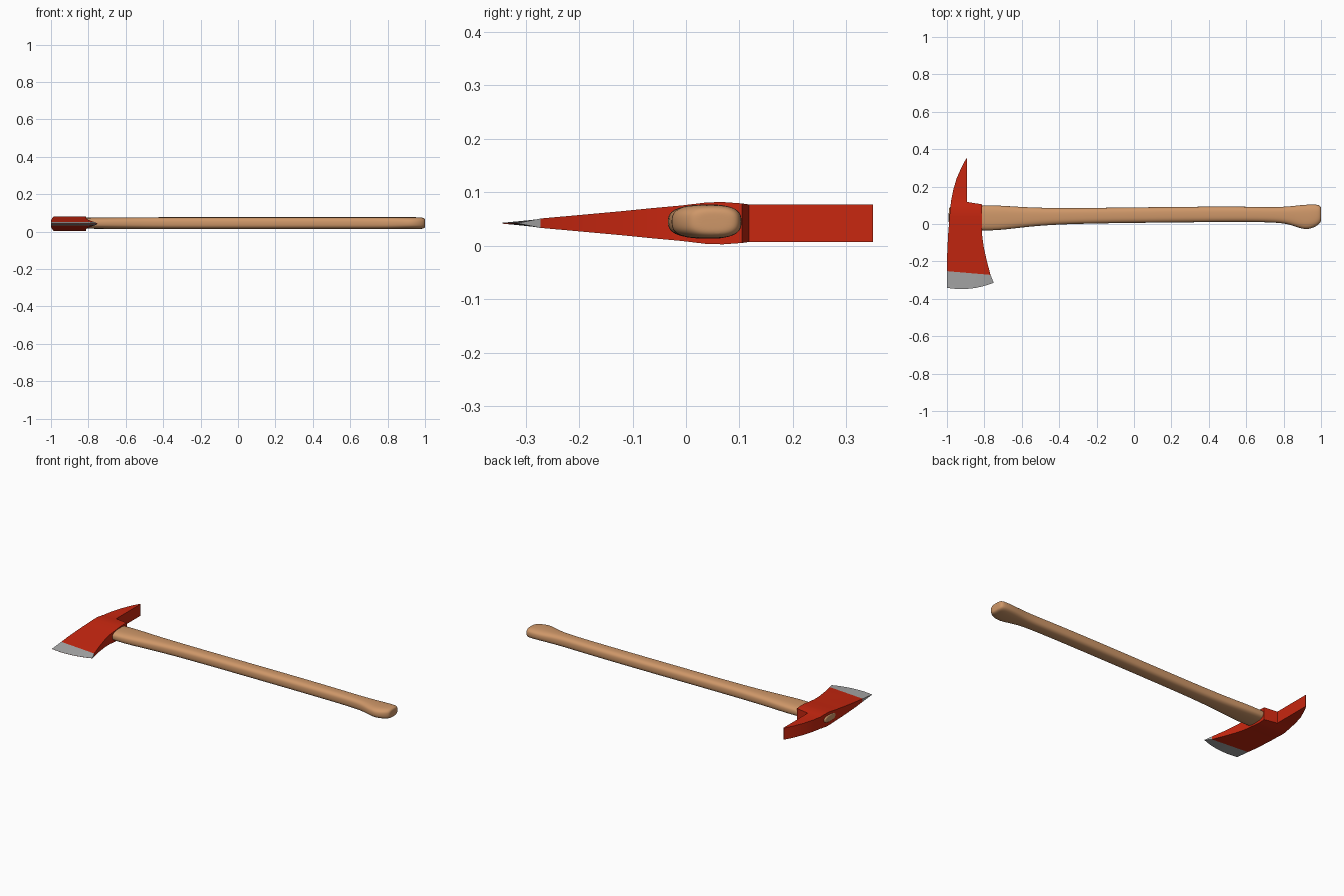
import bpy, bmesh, math
from math import radians

if "Cube" in bpy.data.objects:
    bpy.data.objects.remove(bpy.data.objects["Cube"])


def material(name, rgb):
    m = bpy.data.materials.new(name)
    m.diffuse_color = (*rgb, 1)
    m.use_nodes = True
    m.node_tree.nodes["Principled BSDF"].inputs["Base Color"].default_value = m.diffuse_color
    return m


def make_object(name, bm, mats):
    bmesh.ops.recalc_face_normals(bm, faces=bm.faces[:])
    mesh = bpy.data.meshes.new(name)
    bm.to_mesh(mesh)
    bm.free()
    ob = bpy.data.objects.new(name, mesh)
    bpy.context.collection.objects.link(ob)
    for m in mats:
        mesh.materials.append(m)
    bpy.ops.object.select_all(action='DESELECT')
    ob.select_set(True)
    bpy.context.view_layer.objects.active = ob
    return ob


def loft(bm, rings):
    """Bridge closed rings of equal length and cap both ends."""
    vs = [[bm.verts.new(p) for p in r] for r in rings]
    n = len(rings[0])
    strips = []
    for a, b in zip(vs, vs[1:]):
        strips.append([bm.faces.new((a[i], a[(i + 1) % n], b[(i + 1) % n], b[i]))
                       for i in range(n)])
    bm.faces.new(vs[0])
    bm.faces.new(vs[-1])
    return strips


red = material("red_paint", (0.58, 0.02, 0.005))
steel = material("bare_steel", (0.4, 0.4, 0.4))
wood = material("wood", (0.62, 0.31, 0.14))
ZC = 0.042

# Axe head: stations from spike to blade (left x, left y, right x, right y, half thickness)
head = [
    (-0.897, 0.35, -0.893, 0.35, 0.035),
    (-0.918, 0.312, -0.893, 0.312, 0.035),
    (-0.948, 0.245, -0.893, 0.245, 0.035),
    (-0.967, 0.18, -0.893, 0.18, 0.035),
    (-0.979, 0.118, -0.893, 0.118, 0.035),
    (-0.980, 0.105, -0.812, 0.105, 0.037),
    (-0.984, 0.07, -0.812, 0.07, 0.0395),
    (-0.986, 0.04, -0.812, 0.04, 0.039),
    (-0.990, -0.01, -0.812, -0.01, 0.033),
    (-0.994, -0.06, -0.812, -0.06, 0.0285),
    (-0.997, -0.12, -0.804, -0.12, 0.0225),
    (-1.0, -0.19, -0.787, -0.197, 0.0155),
    (-1.0, -0.252, -0.767, -0.272, 0.0088),
    (-1.0, -0.341, -0.75, -0.314, 0.0004),
]
COLS = 8
rings = []
for k, (xl, yl, xr, yr, h) in enumerate(head):
    bulge = 0.018 if k == len(head) - 1 else 0
    row = []
    for c in range(COLS + 1):
        u = c / COLS
        row.append((xl + (xr - xl) * u,
                    yl + (yr - yl) * u - bulge * 4 * u * (1 - u)))
    rings.append([(x, y, ZC + h) for x, y in row] +
                 [(x, y, ZC - h) for x, y in reversed(row)])
bm = bmesh.new()
strips = loft(bm, rings)
for f in strips[-1]:
    f.material_index = 1
make_object("axe_head", bm, [red, steel])
bpy.ops.object.shade_smooth_by_angle(angle=radians(25))

# Handle: stations along x (x, low y, high y, half thickness)
handle = [
    (-0.991, -0.02, 0.09, 0.020),
    (-0.985, -0.025, 0.092, 0.022),
    (-0.84, -0.034, 0.099, 0.029),
    (-0.73, -0.036, 0.101, 0.031),
    (-0.60, -0.018, 0.090, 0.0315),
    (-0.40, 0.0, 0.084, 0.032),
    (0.0, 0.006, 0.089, 0.032),
    (0.5, 0.011, 0.095, 0.032),
    (0.74, 0.010, 0.090, 0.032),
    (0.82, 0.001, 0.093, 0.032),
    (0.87, -0.017, 0.099, 0.032),
    (0.92, -0.032, 0.104, 0.032),
    (0.965, -0.019, 0.105, 0.032),
    (0.99, -0.001, 0.102, 0.030),
    (1.0, 0.012, 0.092, 0.023),
    (1.001, 0.030, 0.072, 0.012),
]
SIDES = 24
rings = []
for x, lo, hi, h in handle:
    ring = []
    for i in range(SIDES):
        a = 2 * math.pi * i / SIDES
        c, s = math.cos(a), math.sin(a)
        # Rounded-rectangle section
        ring.append((x, (lo + hi) / 2 + (hi - lo) / 2 * math.copysign(abs(c) ** 0.72, c),
                     0.045 + h * math.copysign(abs(s) ** 0.72, s)))
    rings.append(ring)
bm = bmesh.new()
loft(bm, rings)
ob = make_object("handle", bm, [wood])
bpy.ops.object.shade_smooth_by_angle(angle=radians(50))
sub = ob.modifiers.new("smooth", 'SUBSURF')
sub.levels = sub.render_levels = 2
